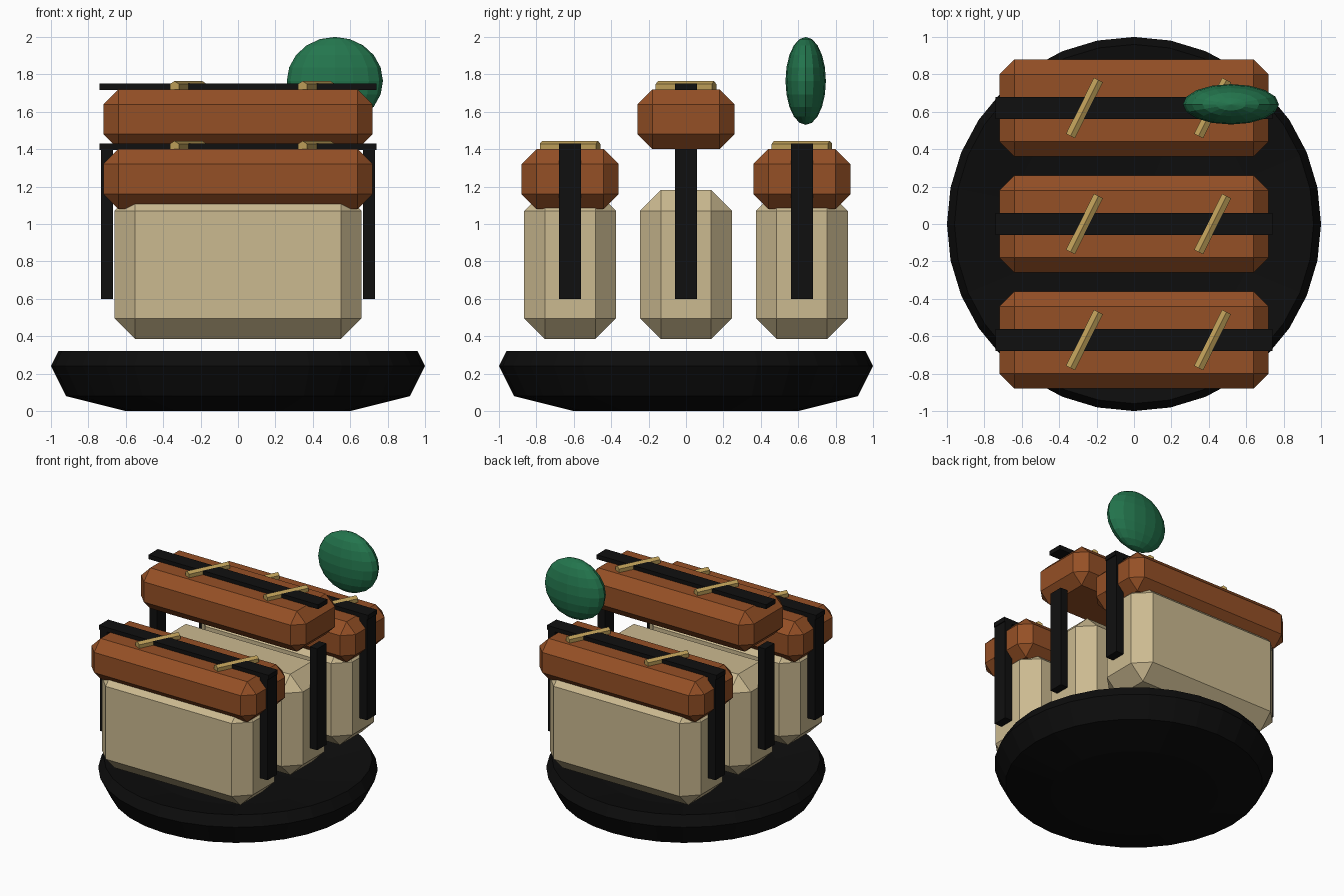
import bpy, bmesh, math
from mathutils import Vector

if "Cube" in bpy.data.objects:
    bpy.data.objects.remove(bpy.data.objects["Cube"], do_unlink=True)


def material(name, rgb):
    m = bpy.data.materials.new(name)
    m.use_nodes = True
    m.diffuse_color = (*rgb, 1)
    m.node_tree.nodes["Principled BSDF"].inputs["Base Color"].default_value = (*rgb, 1)
    return m


BLACK = material("glazed black", (0.004, 0.004, 0.004))
SEAWEED = material("seaweed black", (0.005, 0.005, 0.005))
RICE = material("rice cream", (0.60, 0.49, 0.28))
BROWN = material("topping brown", (0.30, 0.08, 0.019))
GOLD = material("seed gold", (0.52, 0.35, 0.10))
GREEN = material("leaf green", (0.017, 0.18, 0.075))


def finish(bm, name, mat, loc=(0, 0, 0), turn=0):
    bmesh.ops.recalc_face_normals(bm, faces=bm.faces)
    mesh = bpy.data.meshes.new(name)
    bm.to_mesh(mesh)
    bm.free()
    mesh.materials.append(mat)
    ob = bpy.data.objects.new(name, mesh)
    ob.location = loc
    ob.rotation_euler.z = turn
    bpy.context.collection.objects.link(ob)
    return ob


def block(name, mat, size, loc, chamfer=0):
    bm = bmesh.new()
    bmesh.ops.create_cube(bm, size=1)
    bmesh.ops.scale(bm, vec=Vector(size), verts=bm.verts)
    if chamfer:
        bmesh.ops.bevel(bm, geom=bm.edges[:], offset=chamfer, segments=1,
                        affect='EDGES')
    return finish(bm, name, mat, loc)


def seed(name, loc):
    # six-sided rod lying across the strap
    bm = bmesh.new()
    bmesh.ops.create_cone(bm, cap_ends=True, segments=6, radius1=0.031,
                          radius2=0.031, depth=0.335)
    for v in bm.verts:
        v.co = Vector((v.co.z, v.co.x, v.co.y))
    return finish(bm, name, GOLD, loc, math.radians(63.5))


# Round shallow plate, spun from a profile
bm = bmesh.new()
profile = [(0, 0), (0.6, 0), (0.92, 0.08), (1, 0.24), (0.96, 0.32),
           (0.65, 0.26), (0, 0.24)]
pts = [bm.verts.new((r, 0, z)) for r, z in profile]
edges = [bm.edges.new(pair) for pair in zip(pts, pts[1:])]
bmesh.ops.spin(bm, geom=pts + edges, axis=(0, 0, 1), cent=(0, 0, 0),
               angle=math.tau, steps=32)
bmesh.ops.remove_doubles(bm, verts=bm.verts, dist=0.001)
finish(bm, "plate", BLACK)

# Three pieces, the middle one with a raised topping
for label, y, lift in (("front", -0.62, 0), ("middle", 0, 0.32), ("back", 0.62, 0)):
    block(label + "_rice", RICE, (1.32, 0.49, 0.795), (0, y, 0.783), 0.11)
    block(label + "_topping", BROWN, (1.44, 0.52, 0.32), (0, y, 1.24 + lift), 0.08)
    block(label + "_strap_top", SEAWEED, (1.48, 0.116, 0.035), (0, y, 1.413 + lift))
    for side, s in (("left", 1), ("right", -1)):
        block(f"{label}_strap_{side}", SEAWEED, (0.064, 0.116, 0.8),
              (s * 0.7, y, 1.0))
    for side, x in (("left", 0.42), ("right", -0.265)):
        seed(f"{label}_seed_{side}", (x, y, 1.413 + lift))

# Flattened garnish above the back piece
bm = bmesh.new()
bmesh.ops.create_uvsphere(bm, u_segments=16, v_segments=10, radius=1)
bmesh.ops.scale(bm, vec=Vector((0.257, 0.108, 0.235)), verts=bm.verts)
finish(bm, "garnish", GREEN, (0.518, 0.64, 1.765))
